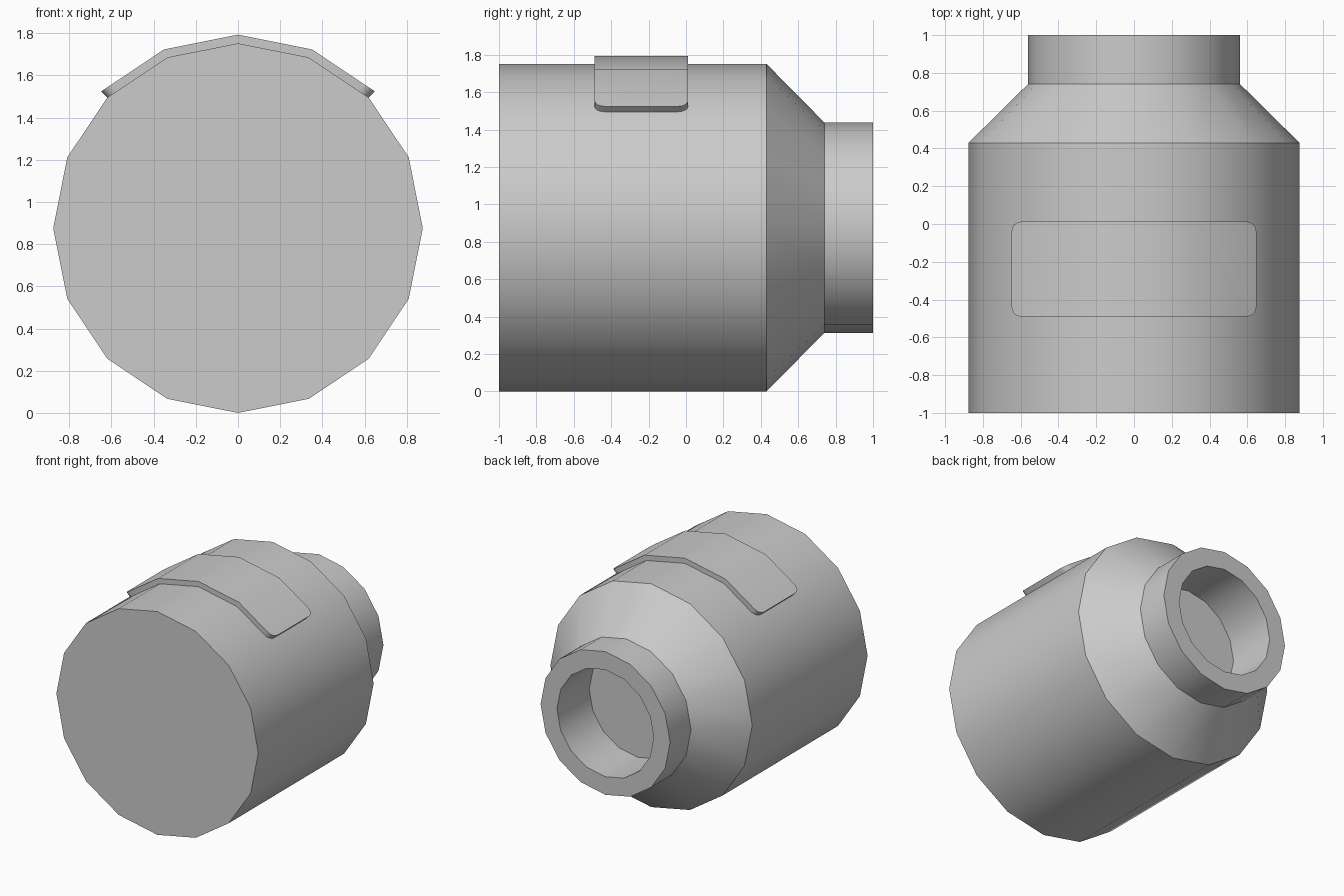
import bpy, bmesh, math

if "Cube" in bpy.data.objects:
    bpy.data.objects.remove(bpy.data.objects["Cube"])

SIDES = 16
RADIUS = 0.876
AXIS_Z = 0.876


def ring_point(radius, y, step):
    a = 2 * math.pi * step / SIDES
    return (radius * math.sin(a), y, AXIS_Z + radius * math.cos(a))


def finish(name, bm):
    bmesh.ops.recalc_face_normals(bm, faces=bm.faces)
    mesh = bpy.data.meshes.new(name)
    bm.to_mesh(mesh)
    bm.free()
    obj = bpy.data.objects.new(name, mesh)
    bpy.context.collection.objects.link(obj)
    bpy.ops.object.select_all(action='DESELECT')
    obj.select_set(True)
    bpy.context.view_layer.objects.active = obj
    bpy.ops.object.shade_smooth_by_angle(angle=math.radians(30))
    return obj


# Canister: closed front, sloped shoulder, neck and blind bore
profile = [(RADIUS, -1.0), (RADIUS, 0.43), (0.562, 0.74),
           (0.562, 1.0), (0.42, 1.0), (0.42, 0.6)]
bm = bmesh.new()
rings = [[bm.verts.new(ring_point(r, y, i)) for i in range(SIDES)] for r, y in profile]
for a, b in zip(rings, rings[1:]):
    for i in range(SIDES):
        j = (i + 1) % SIDES
        bm.faces.new((a[i], a[j], b[j], b[i]))
bm.faces.new(rings[0])
bm.faces.new(rings[-1])
finish("canister_body", bm)

# Label plate: four facets wrapped over the top, with rounded corners
bm = bmesh.new()
inner, outer = RADIUS - 0.004, 0.917
rows = [[bm.verts.new(ring_point(inner, y, i)) for i in range(-2, 3)] for y in (-0.49, 0.012)]
for i in range(4):
    bm.faces.new((rows[0][i], rows[0][i + 1], rows[1][i + 1], rows[1][i]))
corners = [row[k] for row in rows for k in (0, -1)]
bmesh.ops.bevel(bm, geom=corners, offset=0.055, offset_type='OFFSET', segments=4,
                profile=0.5, affect='VERTICES')
result = bmesh.ops.extrude_face_region(bm, geom=bm.faces[:], use_keep_orig=True)
for v in result["geom"]:
    if isinstance(v, bmesh.types.BMVert):
        v.co.x *= outer / inner
        v.co.z = AXIS_Z + (v.co.z - AXIS_Z) * outer / inner
finish("label_plate", bm)
